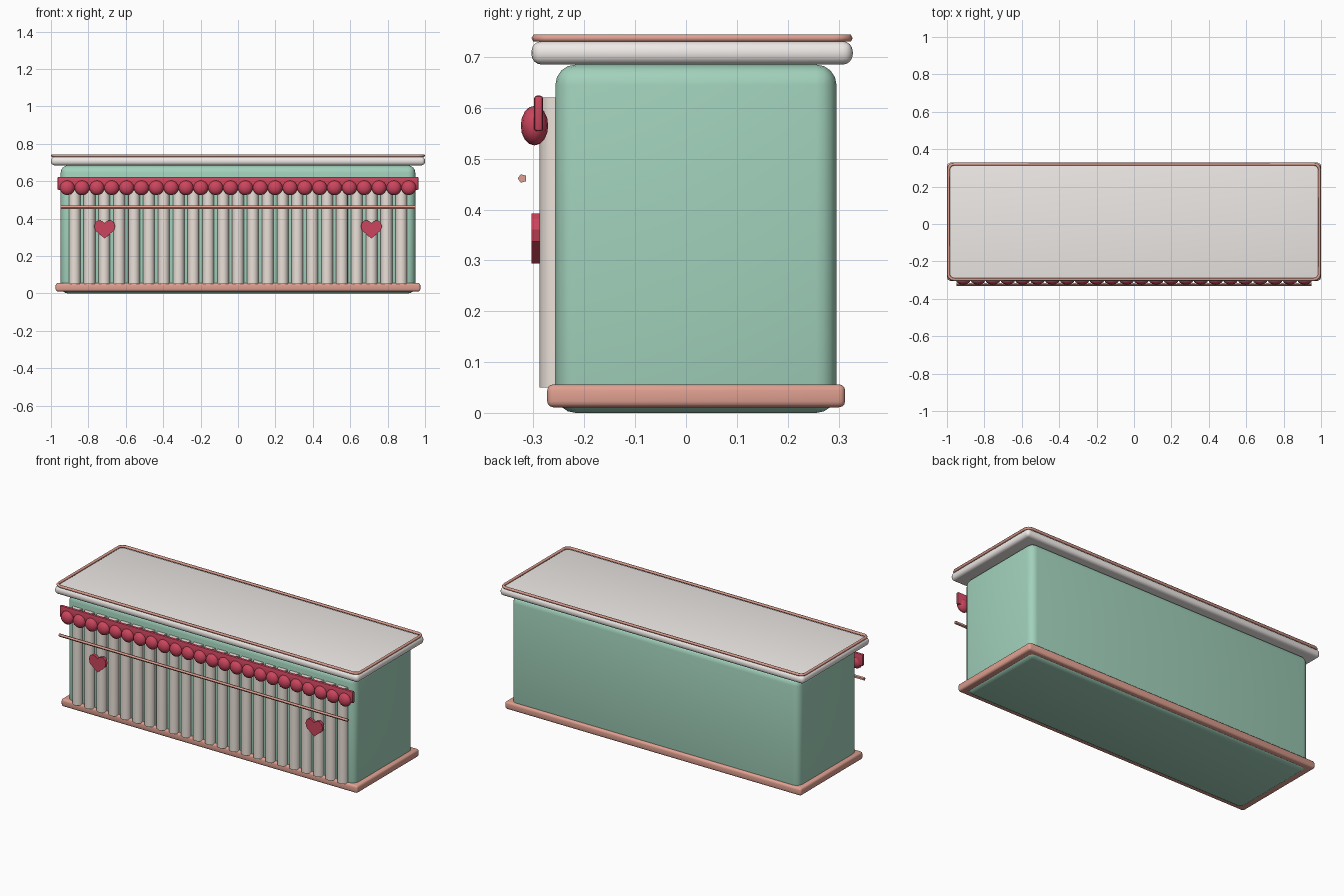
import bpy, bmesh, math
from mathutils import Matrix

if "Cube" in bpy.data.objects:
    bpy.data.objects.remove(bpy.data.objects["Cube"])


def material(name, rgb):
    m = bpy.data.materials.new(name)
    m.diffuse_color = (*rgb, 1)
    m.use_nodes = True
    m.node_tree.nodes["Principled BSDF"].inputs["Base Color"].default_value = m.diffuse_color
    return m


MINT = material("mint", (0.36, 0.64, 0.50))
CREAM = material("cream", (0.83, 0.75, 0.69))
WHITE = material("white", (0.86, 0.82, 0.80))
PINK = material("pink", (0.74, 0.35, 0.28))
RED = material("red", (0.60, 0.06, 0.11))


def finish(bm, name, mat, smooth=True):
    bmesh.ops.recalc_face_normals(bm, faces=bm.faces)
    me = bpy.data.meshes.new(name)
    bm.to_mesh(me)
    bm.free()
    ob = bpy.data.objects.new(name, me)
    bpy.context.collection.objects.link(ob)
    me.materials.append(mat)
    if smooth:
        bpy.ops.object.select_all(action='DESELECT')
        ob.select_set(True)
        bpy.context.view_layer.objects.active = ob
        bpy.ops.object.shade_smooth_by_angle(angle=math.radians(40))
    return ob


def rounded_box(name, lo, hi, bevel, mat, segments=3):
    bm = bmesh.new()
    size = [b - a for a, b in zip(lo, hi)]
    mid = [(a + b) / 2 for a, b in zip(lo, hi)]
    bmesh.ops.create_cube(bm, size=1, matrix=Matrix.Translation(mid) @ Matrix.Diagonal((*size, 1)))
    bmesh.ops.bevel(bm, geom=bm.edges[:], offset=bevel, segments=segments, profile=0.5, affect='EDGES')
    return finish(bm, name, mat)


# Main volumes
rounded_box("counter_body", (-0.948, -0.257, 0), (0.948, 0.296, 0.685), 0.04, MINT, 4)
rounded_box("base_plinth", (-0.975, -0.273, 0.011), (0.975, 0.313, 0.056), 0.012, PINK)
rounded_box("counter_top", (-1, -0.304, 0.685), (1, 0.328, 0.731), 0.02, WHITE, 4)

# Thin tube running around the edge of the top
cu = bpy.data.curves.new("top_trim", 'CURVE')
cu.dimensions = '3D'
cu.bevel_depth = 0.008
cu.bevel_resolution = 1
sp = cu.splines.new('POLY')
sp.use_cyclic_u = True
r, hx, hy, cy = 0.03, 0.992, 0.308, 0.012
pts = []
for k, (sx, sy) in enumerate([(1, 1), (-1, 1), (-1, -1), (1, -1)]):
    for j in range(5):
        a = math.pi / 2 * (k + j / 4)
        pts.append((sx * (hx - r) + r * math.cos(a), cy + sy * (hy - r) + r * math.sin(a), 0.737, 1))
sp.points.add(len(pts) - 1)
for p, co in zip(sp.points, pts):
    p.co = co
cu.materials.append(PINK)
bpy.context.collection.objects.link(bpy.data.objects.new("top_trim", cu))

# Half-round slats on the front
PITCH = 0.0794
bm = bmesh.new()
for i in range(23):
    bmesh.ops.create_cone(bm, cap_ends=True, segments=16, radius1=0.031, radius2=0.031, depth=0.57,
                          matrix=Matrix.Translation(((i - 11) * PITCH, -0.257, 0.335)))
finish(bm, "front_slats", CREAM)

# Red valance band with a row of pompoms
rounded_box("valance_band", (-0.965, -0.299, 0.554), (0.965, -0.281, 0.624), 0.006, RED, 2)
bm = bmesh.new()
for i in range(24):
    bmesh.ops.create_uvsphere(bm, u_segments=12, v_segments=8, radius=1,
                              matrix=Matrix.Translation(((i - 11.5) * PITCH, -0.298, 0.565))
                              @ Matrix.Diagonal((0.04, 0.027, 0.039, 1)))
finish(bm, "valance_pompoms", RED)

# Thin five-sided rail in front of the slats
bm = bmesh.new()
bmesh.ops.create_cone(bm, cap_ends=True, segments=5, radius1=0.009, radius2=0.009, depth=1.9,
                      matrix=Matrix.Translation((0, -0.322, 0.461)) @ Matrix.Rotation(math.pi / 2, 4, 'Y')
                      @ Matrix.Rotation(math.pi / 2, 4, 'Z'))
bmesh.ops.rotate(bm, verts=bm.verts, cent=(0, -0.322, 0.461), matrix=Matrix.Rotation(math.pi / 2, 3, 'X'))
finish(bm, "front_rail", PINK)

# Heart ornaments
half = [(0.014, 0.045), (0.034, 0.049), (0.049, 0.038), (0.056, 0.018), (0.05, -0.006)]
outline = [(0, 0.034)] + half + [(0, -0.049)] + [(-x, z) for x, z in reversed(half)]
for side, cx in (("left", -0.713), ("right", 0.713)):
    bm = bmesh.new()
    face = bm.faces.new([bm.verts.new((cx + x, -0.304, 0.343 + z)) for x, z in outline])
    ext = bmesh.ops.extrude_face_region(bm, geom=[face])
    bmesh.ops.translate(bm, vec=(0, 0.017, 0),
                        verts=[v for v in ext["geom"] if isinstance(v, bmesh.types.BMVert)])
    finish(bm, side + "_heart", RED, smooth=False)
